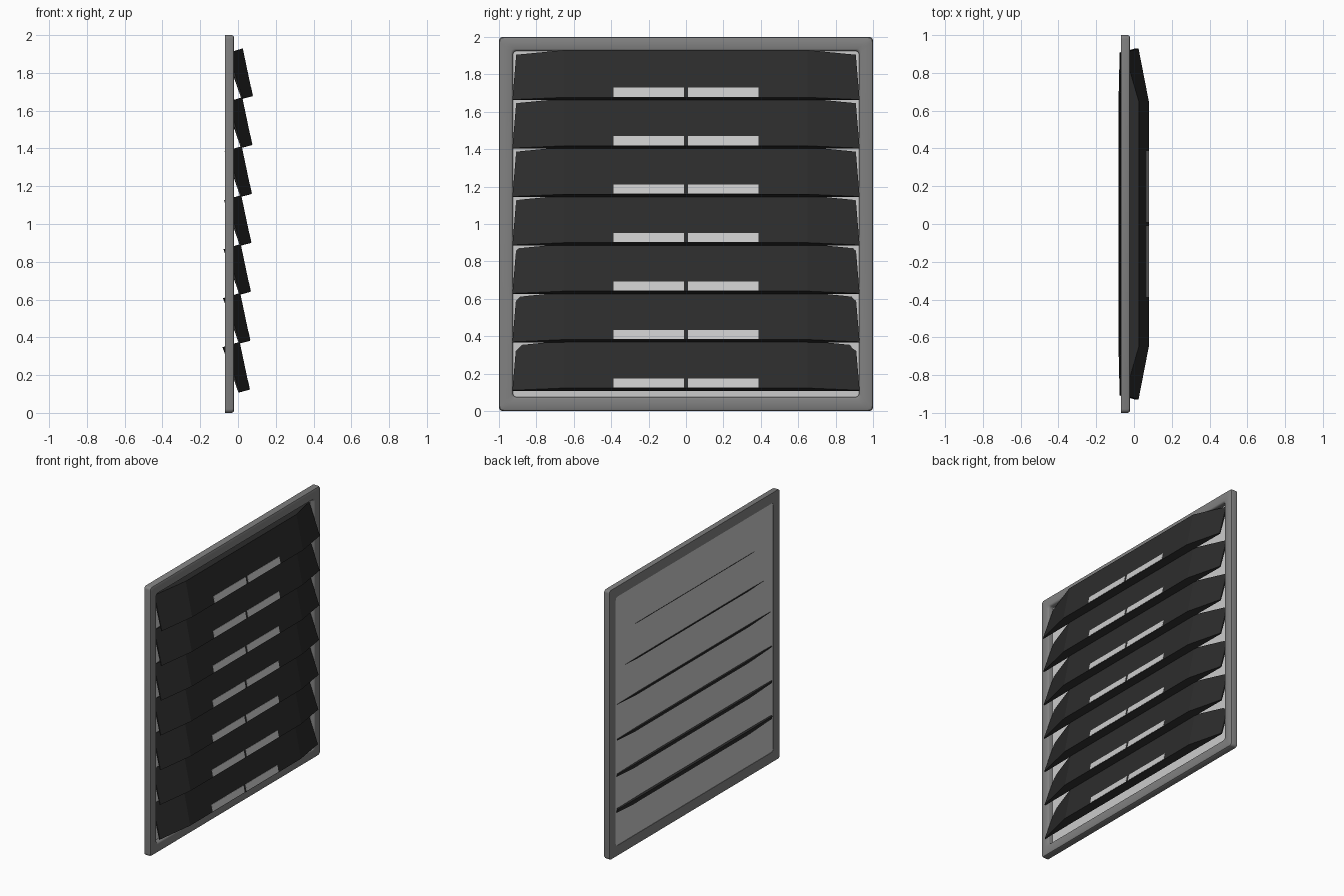
import bpy, bmesh, math

if "Cube" in bpy.data.objects:
    bpy.data.objects.remove(bpy.data.objects["Cube"])


def material(name, v):
    m = bpy.data.materials.new(name)
    m.diffuse_color = (v, v, v, 1)
    m.use_nodes = True
    m.node_tree.nodes["Principled BSDF"].inputs["Base Color"].default_value = m.diffuse_color
    return m


def make(name, verts, faces, mat=None, smooth=False):
    me = bpy.data.meshes.new(name)
    me.from_pydata(verts, [], faces)
    bm = bmesh.new()
    bm.from_mesh(me)
    bmesh.ops.recalc_face_normals(bm, faces=bm.faces)
    for f in bm.faces:
        f.smooth = smooth
    for e in bm.edges:
        if len(e.link_faces) == 2 and e.calc_face_angle(0) > math.radians(40):
            e.smooth = False
    bm.to_mesh(me)
    bm.free()
    ob = bpy.data.objects.new(name, me)
    bpy.context.collection.objects.link(ob)
    if mat:
        me.materials.append(mat)
    return ob


def loft(name, rings, mat=None, closed=False, smooth=False):
    """Skin equal-length rings; cap the ends unless closed into a loop."""
    n, k = len(rings[0]), len(rings)
    verts = [p for r in rings for p in r]
    faces = []
    for a in range(k if closed else k - 1):
        b = (a + 1) % k
        for i in range(n):
            j = (i + 1) % n
            faces.append((a * n + i, a * n + j, b * n + j, b * n + i))
    if not closed:
        faces += [tuple(range(n)), tuple(range((k - 1) * n, k * n))]
    return make(name, verts, faces, mat, smooth)


def rounded_square(inset, x, radius=0.02, seg=4):
    h = 1 - inset
    pts = []
    for q, (sy, sz) in enumerate([(1, 1), (-1, 1), (-1, -1), (1, -1)]):
        for s in range(seg + 1):
            a = math.pi / 2 * (q + s / seg)
            pts.append((x, sy * (h - radius) + radius * math.cos(a),
                        1 + sz * (h - radius) + radius * math.sin(a)))
    return pts


frame_mat = material("frame_grey", 0.22)
slat_mat = material("slat_black", 0.025)

# Outer frame with softened front edges
profile = [(0, -.07), (0, -.034), (.004, -.024), (.013, -.02),
           (.064, -.02), (.071, -.023), (.075, -.031), (.075, -.07)]
loft("frame", [rounded_square(i, x) for i, x in profile], frame_mat, True, True)

# Flat panel closing the back of the frame
loft("back_panel", [rounded_square(.072, -.067), rounded_square(.072, -.057)])

# Louvre slats: thick in the middle, tapering to thin ends, each stepped forward
FRONT_LOW, FRONT_HIGH = (.062, .015), (.009, .268)


def slat_rings(dx, z0):
    mid = [(.005, 0), FRONT_LOW, FRONT_HIGH, (-.082, .24)]
    end = [(.002, 0, .928), (.008, .003, .928), (-.066, .243, .908), (-.076, .238, .908)]
    ring = lambda y: [(x + dx, y, z + z0) for x, z in mid]
    tip = lambda s: [(x + dx, s * y, z + z0) for x, z, y in end]
    return [tip(-1), ring(-.65), ring(.65), tip(1)]


# Pale inserts sit flush along the lower front face of each slat
def insert_rings(dx, z0, ya, yb):
    slope = (FRONT_HIGH[0] - FRONT_LOW[0]) / (FRONT_HIGH[1] - FRONT_LOW[1])
    section = []
    for z, d in [(.018, -.01), (.018, .0015), (.067, .0015), (.067, -.01)]:
        section.append((FRONT_LOW[0] + slope * (z - FRONT_LOW[1]) + d + dx, z + z0))
    return [[(x, y, z) for x, z in section] for y in (ya, yb)]


for i in range(7):
    dx, z0 = .0027 * i, .108 + .259 * i
    loft(f"slat_{i + 1}", slat_rings(dx, z0), slat_mat)
    for side, s in (("left", -1), ("right", 1)):
        loft(f"insert_{side}_{i + 1}", insert_rings(dx, z0, s * .01, s * .387))
